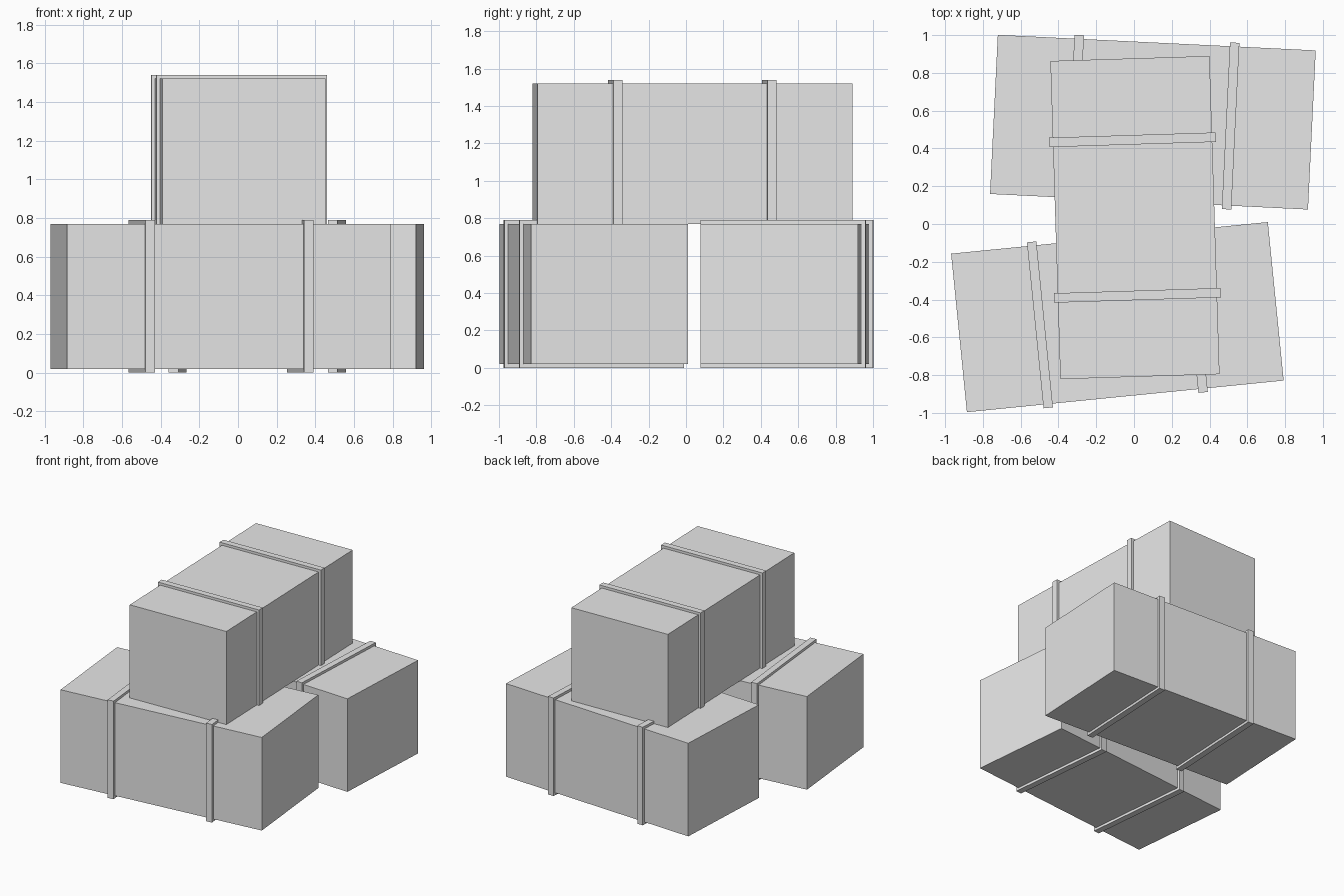
import bpy
from math import radians
from mathutils import Matrix, Vector

if "Cube" in bpy.data.objects:
    bpy.data.objects.remove(bpy.data.objects["Cube"], do_unlink=True)

# One flat grey for everything
grey = bpy.data.materials.new("light_grey")
grey.use_nodes = True
grey.diffuse_color = (0.8, 0.8, 0.8, 1)
grey.node_tree.nodes["Principled BSDF"].inputs["Base Color"].default_value = grey.diffuse_color

LENGTH, DEPTH, HEIGHT = 1.685, 0.843, 0.75
STRAP_WIDTH, STRAP_RISE, STRAP_OFFSET = 0.05, 0.02, 0.412


def block(name, size, centre, angle):
    """Add a box of the given size, turned about z."""
    bpy.ops.mesh.primitive_cube_add(size=1, location=centre, rotation=(0, 0, angle))
    obj = bpy.context.object
    obj.name = name
    obj.scale = size
    bpy.ops.object.transform_apply(location=False, rotation=False, scale=True)
    obj.data.materials.append(grey)
    return obj


def crate(name, x, y, bottom, degrees):
    """Add a crate with two straps wrapped round its short way."""
    angle = radians(degrees)
    centre = Vector((x, y, bottom + HEIGHT / 2))
    block(name, (LENGTH, DEPTH, HEIGHT), centre, angle)
    along = Matrix.Rotation(angle, 3, "Z") @ Vector((STRAP_OFFSET, 0, 0))
    strap = (STRAP_WIDTH, DEPTH + 2 * STRAP_RISE, HEIGHT + 2 * STRAP_RISE)
    for side, label in ((-1, "first"), (1, "second")):
        block(f"{name}_{label}_strap", strap, centre + side * along, angle)


# Two crates on the ground, one laid across them
crate("front_crate", -0.088, -0.493, STRAP_RISE, 5.7)
crate("back_crate", 0.10, 0.539, STRAP_RISE, -2.8)
crate("top_crate", 0.005, 0.034, STRAP_RISE + HEIGHT, 91.8)
